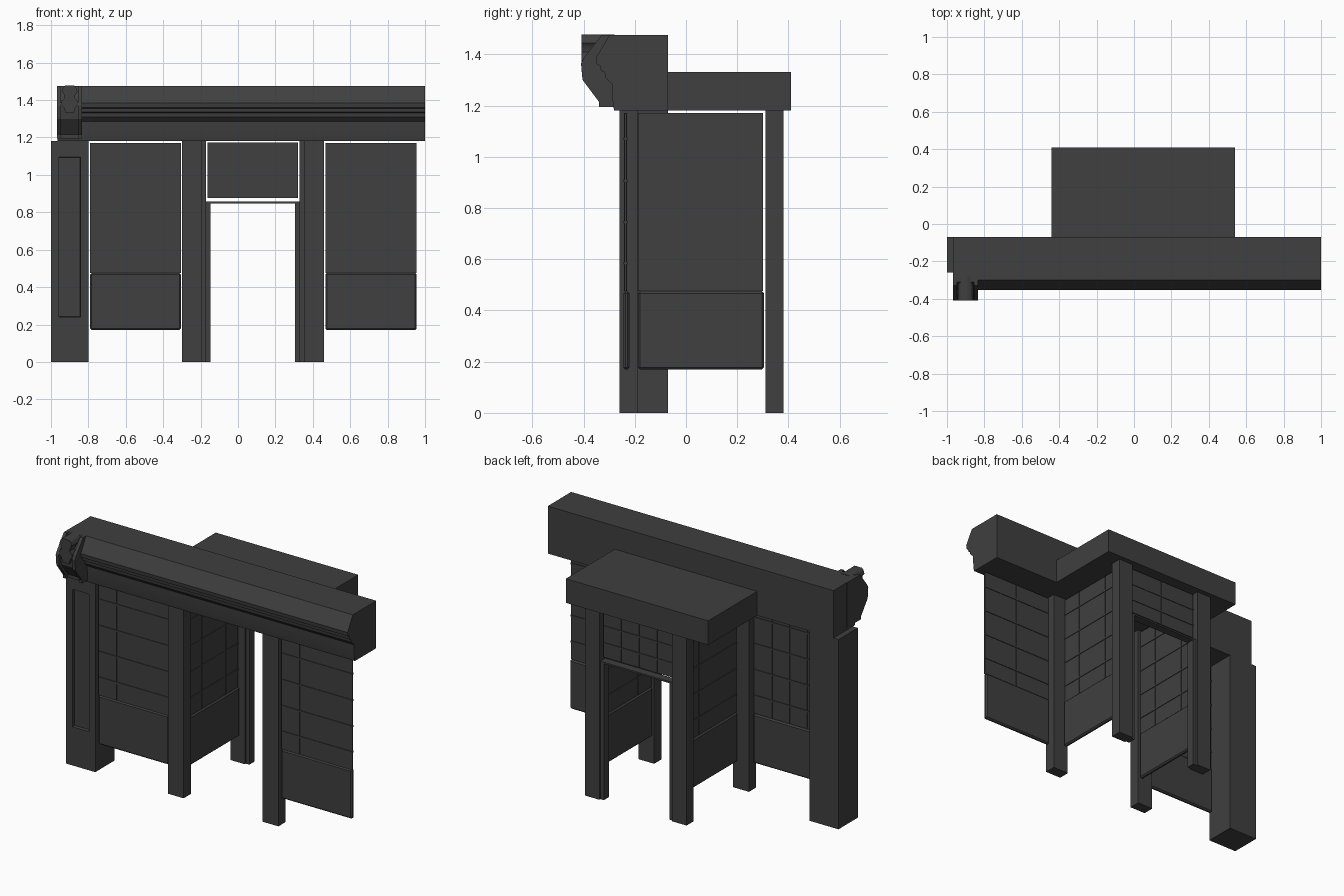
import bpy
import bmesh
from math import radians

old = bpy.data.objects.get("Cube")
if old:
    bpy.data.objects.remove(old, do_unlink=True)

# Single dark grey paint
paint = bpy.data.materials.new("charcoal_grey")
paint.use_nodes = True
COLOUR = (0.05, 0.05, 0.05, 1)
paint.diffuse_color = COLOUR
paint.node_tree.nodes["Principled BSDF"].inputs["Base Color"].default_value = COLOUR


def finish(name, bm):
    bmesh.ops.recalc_face_normals(bm, faces=bm.faces)
    mesh = bpy.data.meshes.new(name)
    bm.to_mesh(mesh)
    bm.free()
    mesh.materials.append(paint)
    obj = bpy.data.objects.new(name, mesh)
    bpy.context.collection.objects.link(obj)
    return obj


def add_box(bm, xs, ys, zs):
    verts = bmesh.ops.create_cube(bm, size=1)["verts"]
    for v in verts:
        v.co = [r[0] if c < 0 else r[1] for c, r in zip(v.co, (xs, ys, zs))]
    return verts


def box(name, xs, ys, zs, bevel=0):
    bm = bmesh.new()
    add_box(bm, xs, ys, zs)
    obj = finish(name, bm)
    if bevel:
        mod = obj.modifiers.new("edge", "BEVEL")
        mod.width, mod.segments = bevel, 1
    return obj


def prism(name, points, span, axis="x"):
    """Extrude a closed outline along x (points are y, z) or y (points are x, z)."""
    bm = bmesh.new()
    place = (lambda p, d: (d, p[0], p[1])) if axis == "x" else (lambda p, d: (p[0], d, p[1]))
    face = bm.faces.new([bm.verts.new(place(p, span[0])) for p in points])
    new = bmesh.ops.extrude_face_region(bm, geom=[face])["geom"]
    for v in new:
        if isinstance(v, bmesh.types.BMVert):
            v.co["xy".index(axis)] = span[1]
    return finish(name, bm)


def smooth(obj, angle):
    bpy.ops.object.select_all(action="DESELECT")
    obj.select_set(True)
    bpy.context.view_layer.objects.active = obj
    bpy.ops.object.shade_smooth_by_angle(angle=radians(angle))


def lattice(name, along, depth, zs, rows, columns, across="x"):
    """Thin pane with raised glazing bars on both faces."""
    bm = bmesh.new()

    def slab(run, half, z):
        d = (depth - half, depth + half)
        add_box(bm, *((run, d) if across == "x" else (d, run)), z)

    slab(along, 0.004, zs)
    for z in rows:
        slab(along, 0.008, (z - 0.005, z + 0.005))
    for c in columns:
        slab((c - 0.004, c + 0.004), 0.006, zs)
    return finish(name, bm)


# Corner pillar with a sunken front panel
bm = bmesh.new()
add_box(bm, (-1, -0.8), (-0.26, -0.07), (0, 1.18))
bm.normal_update()
front = min(bm.faces, key=lambda f: f.calc_center_median().y)
bmesh.ops.inset_individual(bm, faces=[front], thickness=0.04)
for v in front.verts:
    v.co.x = -0.958 if v.co.x < -0.9 else -0.842
    v.co.z = 0.24 if v.co.z < 0.6 else 1.095
bmesh.ops.inset_individual(bm, faces=[front], thickness=0.003, depth=-0.02)
finish("corner_pillar", bm)

# Porch posts, door jambs and side walls, mirrored about the doorway centre
MID = 0.08
ROWS = (0.585, 0.745, 0.907, 1.07)
for side, s in (("right", -1), ("left", 1)):
    def mx(a, b):
        return tuple(sorted((MID + s * a, MID + s * b)))

    box(f"front_post_{side}", mx(0.272, 0.38), (-0.26, -0.19), (0, 1.18))
    box(f"back_post_{side}", mx(0.25, 0.35), (0.31, 0.38), (0, 1.18))
    box(f"door_jamb_{side}", mx(0.226, 0.25), (0.32, 0.37), (0, 0.85))
    box(f"porch_lower_panel_{side}", mx(0.28, 0.306), (-0.187, 0.304), (0.17, 0.475), 0.008)
    lattice(f"porch_window_{side}", (-0.187, 0.3), MID + s * 0.293, (0.475, 1.17),
            ROWS, (-0.056, 0.056, 0.182), "y")

# Front walls either side of the porch
for side, x0, x1 in (("right", -0.79, -0.306), ("left", 0.467, 0.955)):
    box(f"front_lower_panel_{side}", (x0, x1), (-0.245, -0.22), (0.17, 0.475), 0.008)
    lattice(f"front_window_{side}", (x0, x1), -0.236, (0.475, 1.17), ROWS,
            [x0 + (x1 - x0) * k / 4 for k in (1, 2, 3)])

# Door head and transom window
box("door_head", (-0.171, 0.33), (0.32, 0.37), (0.848, 0.858))
lattice("transom_window", (-0.162, 0.322), 0.345, (0.877, 1.172), (0.965, 1.07),
        (-0.043, 0.08, 0.205))

# Flat porch roof
box("porch_roof", (-0.44, 0.54), (-0.07, 0.41), (1.18, 1.33))

# Long eave beam with a beaked, stepped front
eave = prism("eave_beam", [
    (-0.07, 1.18), (-0.07, 1.475), (-0.3, 1.475), (-0.352, 1.385), (-0.348, 1.36),
    (-0.335, 1.355), (-0.332, 1.335), (-0.318, 1.33), (-0.315, 1.31),
    (-0.29, 1.285), (-0.285, 1.2), (-0.28, 1.18)], (-0.965, 1))
smooth(eave, 35)

# Eave end ornament: two cheek plates, a core and a wavy centre crest
cheek = [(-0.2, 1.195), (-0.2, 1.475), (-0.33, 1.475), (-0.4, 1.385),
         (-0.41, 1.365), (-0.404, 1.3), (-0.34, 1.215), (-0.34, 1.195)]
for side, x in (("outer", -0.967), ("inner", -0.855)):
    prism(f"ornament_cheek_{side}", cheek, (x, x + 0.02))
core = [(y + 0.02 if y < -0.3 else y, z) for y, z in cheek]
prism("ornament_core", core, (-0.95, -0.85))
half = [(0.022, 1.33), (0.03, 1.36), (0.046, 1.375), (0.044, 1.395), (0.028, 1.41),
        (0.03, 1.43), (0.042, 1.445), (0.036, 1.465), (0.025, 1.477)]
crest = [(-0.9 + x, z) for x, z in half] + [(-0.9 - x, z) for x, z in reversed(half)]
smooth(prism("ornament_crest", crest, (-0.408, -0.28), "y"), 50)
